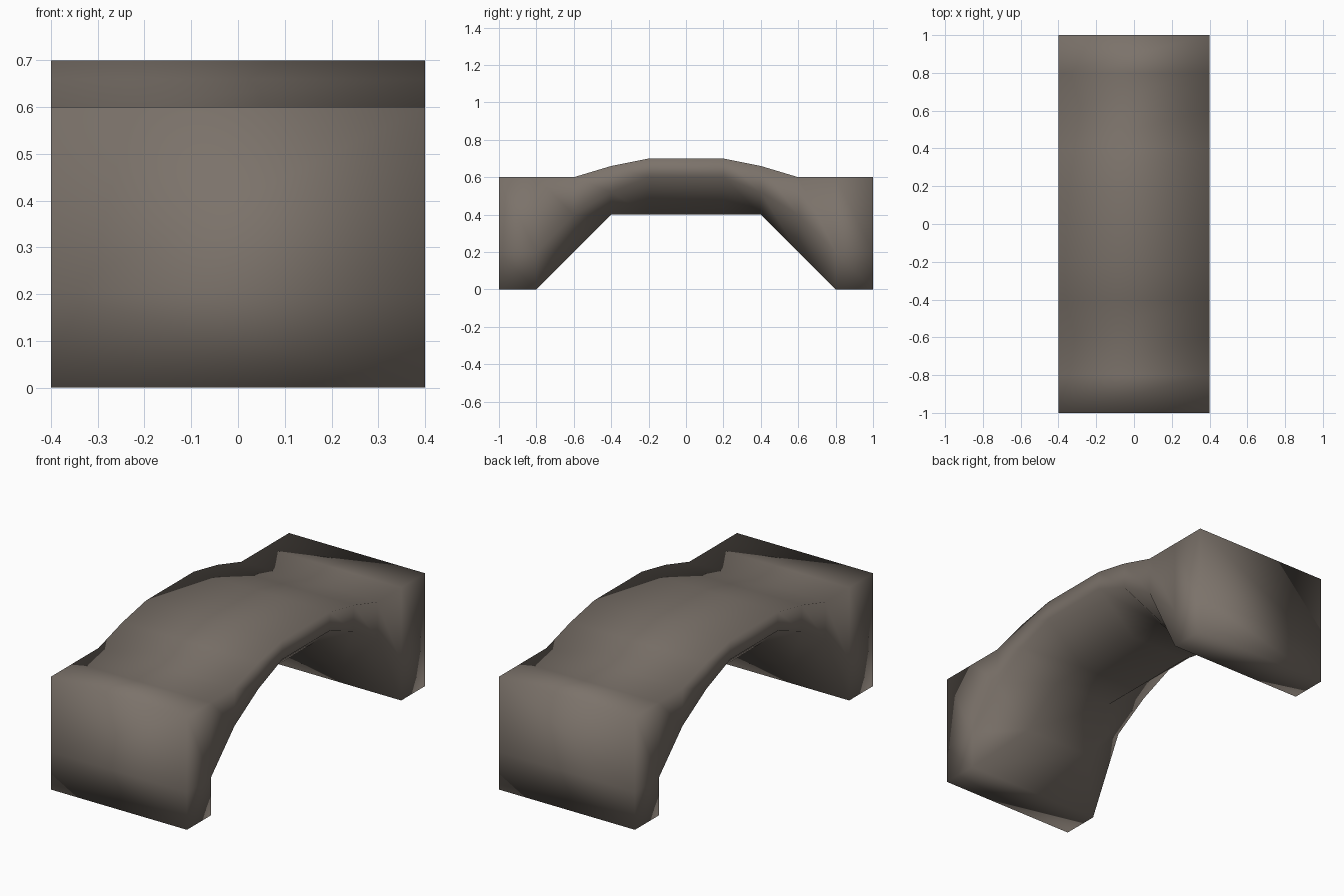
import bpy, bmesh

if "Cube" in bpy.data.objects:
    bpy.data.objects.remove(bpy.data.objects["Cube"])

stone = bpy.data.materials.new("grey_brown_stone")
stone.diffuse_color = (0.20, 0.17, 0.145, 1)
stone.use_nodes = True
stone.node_tree.nodes["Principled BSDF"].inputs["Base Color"].default_value = stone.diffuse_color

# Half the bridge as cross-sections: y, top z, outer rib z, underside half width, underside z
HALF = [
    (1.0, 0.60, 0.20, 0.40, 0.00),
    (0.8, 0.60, 0.20, 0.40, 0.00),
    (0.6, 0.60, 0.40, 0.20, 0.20),
    (0.4, 0.66, 0.52, 0.17, 0.40),
    (0.2, 0.70, 0.60, 0.17, 0.40),
]
stations = [(-s[0],) + s[1:] for s in HALF] + HALF[::-1]
W = 0.4

# Arched bridge: loft the cross-sections and cap both ends
bm = bmesh.new()
rings = []
for y, top, rib, w, low in stations:
    section = [(-W, top), (W, top), (W, rib), (w, low), (-w, low), (-W, rib)]
    rings.append([bm.verts.new((x, y, z)) for x, z in section])
for a, b in zip(rings, rings[1:]):
    for i in range(6):
        j = (i + 1) % 6
        bm.faces.new((a[i], a[j], b[j], b[i]))
bm.faces.new(rings[0])
bm.faces.new(rings[-1][::-1])
bmesh.ops.recalc_face_normals(bm, faces=bm.faces)
for f in bm.faces:
    f.smooth = True

mesh = bpy.data.meshes.new("arched_bridge")
bm.to_mesh(mesh)
bm.free()
mesh.materials.append(stone)
bridge = bpy.data.objects.new("arched_bridge", mesh)
bpy.context.collection.objects.link(bridge)
